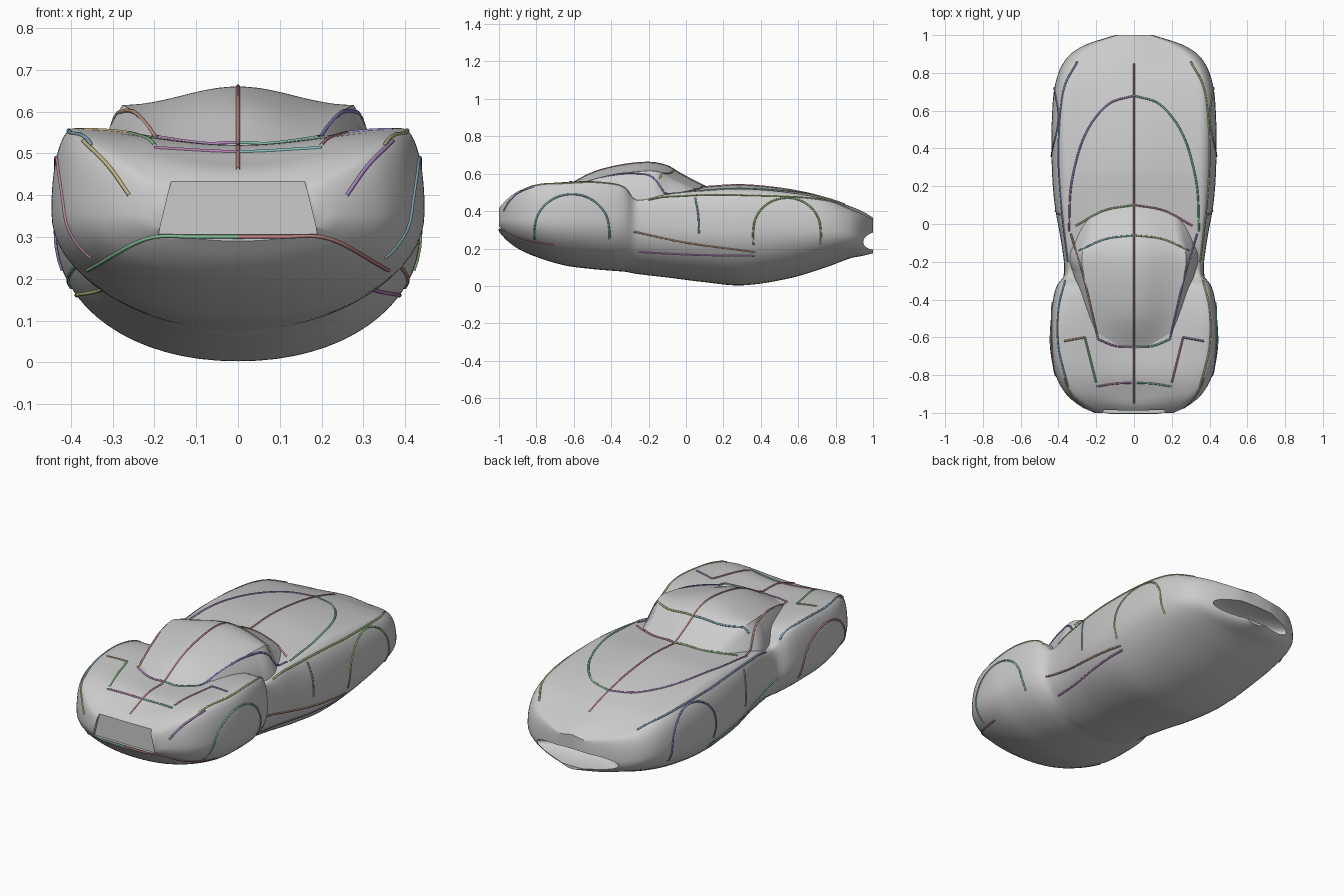
import bpy, bmesh, colorsys
from math import sin, cos, pi
from mathutils import Vector
from mathutils.bvhtree import BVHTree

if "Cube" in bpy.data.objects:
    bpy.data.objects.remove(bpy.data.objects["Cube"])

def lerp(a, b, t):
    return a + (b - a) * t

def sample(rows, t):
    """Smooth interpolation of rows keyed by their first value."""
    n = len(rows)
    i = max(k for k in range(n - 1) if rows[k][0] <= t or k == 0)
    a, b = rows[i], rows[i + 1]
    h = b[0] - a[0]
    u = (t - a[0]) / h
    p, q = rows[max(i - 1, 0)], rows[min(i + 2, n - 1)]
    out = []
    for k in range(1, len(a)):
        ma = (b[k] - p[k]) / (b[0] - p[0]) * h
        mb = (q[k] - a[k]) / (q[0] - a[0]) * h
        out.append((2*u**3 - 3*u**2 + 1) * a[k] + (u**3 - 2*u**2 + u) * ma
                   + (3*u**2 - 2*u**3) * b[k] + (u**3 - u**2) * mb)
    return out

def loft(name, rings):
    """Skin closed rings, cap both ends; returns object and its ray-cast tree."""
    bm = bmesh.new()
    vs = [[bm.verts.new(p) for p in r] for r in rings]
    n = len(vs[0])
    for a, b in zip(vs, vs[1:]):
        for i in range(n):
            bm.faces.new((a[i], a[(i + 1) % n], b[(i + 1) % n], b[i]))
    bm.faces.new(vs[0])
    bm.faces.new(vs[-1])
    bmesh.ops.recalc_face_normals(bm, faces=bm.faces)
    tree = BVHTree.FromBMesh(bm)
    me = bpy.data.meshes.new(name)
    bm.to_mesh(me)
    bm.free()
    ob = bpy.data.objects.new(name, me)
    bpy.context.collection.objects.link(ob)
    return ob, tree

def activate(ob):
    bpy.ops.object.select_all(action='DESELECT')
    ob.select_set(True)
    bpy.context.view_layer.objects.active = ob

def closed(half):
    """Half section on +x (centre point at both ends) mirrored to a full ring."""
    return half + [(-x, y, z) for x, y, z in half[-2:0:-1]]

# Body: y, half width, bottom z, widest z, crest x, crest z, centre top z
STATIONS = [
    (-1.00, .21, .29, .35, .17, .415, .42), (-.96, .29, .245, .36, .24, .46, .455),
    (-.90, .36, .20, .36, .31, .505, .48), (-.80, .415, .155, .36, .355, .54, .515),
    (-.65, .445, .11, .36, .38, .555, .52), (-.50, .44, .09, .36, .39, .56, .52),
    (-.38, .425, .08, .36, .38, .545, .52), (-.32, .405, .075, .36, .365, .52, .52),
    (-.27, .37, .065, .33, .34, .46, .52), (-.10, .385, .045, .32, .345, .49, .52),
    (.10, .42, .02, .31, .345, .51, .53), (.30, .435, .003, .31, .34, .52, .54),
    (.55, .435, .04, .31, .345, .50, .515), (.75, .415, .10, .30, .335, .462, .47),
    (.88, .355, .148, .28, .28, .41, .425), (.95, .255, .162, .27, .19, .38, .395),
    (1.00, .10, .175, .27, .07, .355, .365)]

def body_ring(y):
    w, zb, zw, cx, cz, c0 = sample(STATIONS, y)
    half = []
    for i in range(17):                      # belly
        a = pi / 2 * i / 16
        half.append((w * sin(a) ** .95, y, zw - (zw - zb) * max(cos(a), 0) ** .95))
    for i in range(1, 11):                   # flank up to fender crest
        a = pi / 2 * i / 10
        half.append((cx + (w - cx) * max(cos(a), 0) ** .85, y, zw + (cz - zw) * sin(a) ** .9))
    for i in range(1, 13):                   # crest in to the centre line
        t = i / 12
        half.append((cx * (1 - t), y, lerp(cz, c0, (1 - cos(pi * t)) / 2)))
    return closed(half)

body, body_tree = loft("body_shell", [body_ring(-1 + 2 * i / 120) for i in range(121)])

# Cabin: y, roof centre z, roof edge x, roof edge z, base x
CABIN = [(-.66, .52, .17, .51, .19), (-.50, .605, .22, .565, .25),
         (-.35, .645, .25, .60, .30), (-.20, .66, .275, .615, .335),
         (-.10, .642, .272, .61, .345), (-.03, .60, .25, .58, .345),
         (.10, .532, .22, .515, .31)]

def cabin_ring(y):
    c0, ex, ez, bx = sample(CABIN, y)
    bend = max(0, min(1, (y + .25) / .25)) * 1.1   # wrap-round windscreen
    pts = [(0, .45), (bx / 2, .45)]
    pts += [(lerp(bx, ex, t / 6) + .012 * sin(pi * t / 6), lerp(.45, ez, t / 6)) for t in range(7)]
    pts += [(ex * (1 - t / 12), lerp(ez, c0, (1 - cos(pi * t / 12)) / 2)) for t in range(1, 13)]
    return closed([(x, y - bend * x * x, z) for x, z in pts])

cabin, cabin_tree = loft("cabin", [cabin_ring(-.66 + .76 * i / 50) for i in range(51)])

# Nose mouth and rear panel recess cut out of the body
def cut(cutter):
    mod = body.modifiers.new("cut", 'BOOLEAN')
    mod.object, mod.solver = cutter, 'EXACT'
    activate(body)
    bpy.ops.object.modifier_apply(modifier=mod.name)
    bpy.data.objects.remove(cutter)

bpy.ops.mesh.primitive_uv_sphere_add(segments=48, ring_count=24, location=(0, 1.01, .24))
mouth = bpy.context.object
mouth.name, mouth.scale = "mouth_cutter", (.28, .14, .048)
cut(mouth)
bpy.ops.mesh.primitive_cube_add(size=1, location=(0, -1.0, .37))
recess = bpy.context.object
recess.name = "recess_cutter"
for v in recess.data.vertices:               # wider at the bottom
    v.co.x *= .32 if v.co.z > 0 else .38
    v.co.y *= .03
    v.co.z *= .125
cut(recess)

for ob in (body, cabin):
    activate(ob)
    bpy.ops.object.shade_smooth_by_angle(angle=.7)

# Coloured seam lines, drawn in a view plane and projected on the surface
RAYS = {'top': lambda a, b: (Vector((a, b, 2)), Vector((0, 0, -1))),
        'side': lambda a, b: (Vector((2, a, b)), Vector((-1, 0, 0))),
        'rear': lambda a, b: (Vector((a, -2, b)), Vector((0, 1, 0)))}
count = 0

def seam(name, view, pts, mirror=True):
    global count
    rows = [(i, *p) for i, p in enumerate(pts)]
    steps = 10 * (len(pts) - 1)
    line = []
    for s in range(steps + 1):
        origin, ray = RAYS[view](*sample(rows, s / 10))
        hits = [h for h in (t.ray_cast(origin, ray) for t in (body_tree, cabin_tree)) if h[0]]
        if hits:
            line.append(min(hits, key=lambda h: h[3])[0])
    for side in ((1, -1) if mirror else (1,)):
        cu = bpy.data.curves.new(name, 'CURVE')
        cu.dimensions, cu.bevel_depth, cu.bevel_resolution = '3D', .005, 1
        sp = cu.splines.new('POLY')
        sp.points.add(len(line) - 1)
        for p, v in zip(sp.points, line):
            p.co = (v.x * side, v.y, v.z, 1)
        mat = bpy.data.materials.new(name)
        mat.diffuse_color = (*colorsys.hsv_to_rgb(count * .381 % 1, .55, .5), 1)
        mat.use_nodes = True
        mat.node_tree.nodes["Principled BSDF"].inputs["Base Color"].default_value = mat.diffuse_color
        count += 1
        cu.materials.append(mat)
        suffix = ("_right" if side > 0 else "_left") if mirror else ""
        bpy.context.collection.objects.link(bpy.data.objects.new(name + suffix, cu))

def arch(y, r, z, top, foot):
    arc = [(y - r * cos(pi * i / 8), z + (top - z) * sin(pi * i / 8)) for i in range(9)]
    return [(y - r, foot)] + arc + [(y + r, foot)]

seam("centre_line", 'top', [(0, -.95), (0, -.6), (0, -.2), (0, .2), (0, .85)], False)
seam("bonnet_line", 'top', [(0, .68), (.14, .63), (.26, .47), (.33, .22), (.345, -.04)])
seam("windscreen_top", 'top', [(0, -.06), (.15, -.08), (.29, -.14)])
seam("windscreen_base", 'top', [(0, .1), (.16, .07), (.31, -.01)])
seam("roof_edge", 'top', [(.19, -.61), (.22, -.48), (.27, -.27), (.335, -.05)])
seam("rear_window_base", 'top', [(0, -.65), (.1, -.645), (.19, -.61)])
seam("fender_crest", 'top', [(.35, -.86), (.4, -.65), (.4, -.45), (.365, -.3)])
seam("fender_root", 'top', [(.2, -.84), (.23, -.72), (.26, -.6)])
seam("fender_split", 'top', [(.26, -.6), (.37, -.62)])
seam("tail_edge", 'top', [(0, -.84), (.1, -.845), (.2, -.86)])
seam("shoulder_line", 'top', [(.35, -.2), (.385, .1), (.4, .4), (.375, .7), (.3, .86)])
seam("tail_lower_edge", 'rear', [(0, .3), (.1, .3), (.22, .295), (.36, .22)])
seam("tail_corner", 'rear', [(.26, .4), (.31, .47), (.37, .53)])
seam("rear_wheel_arch", 'side', arch(-.61, .2, .3, .49, .25))
seam("front_wheel_arch", 'side', arch(.54, .18, .3, .47, .22))
seam("sill_upper", 'side', [(-.28, .29), (0, .23), (.37, .18)])
seam("sill_lower", 'side', [(-.25, .18), (.05, .165), (.37, .16)])
seam("door_front", 'side', [(.05, .47), (.065, .38), (.07, .28)])
